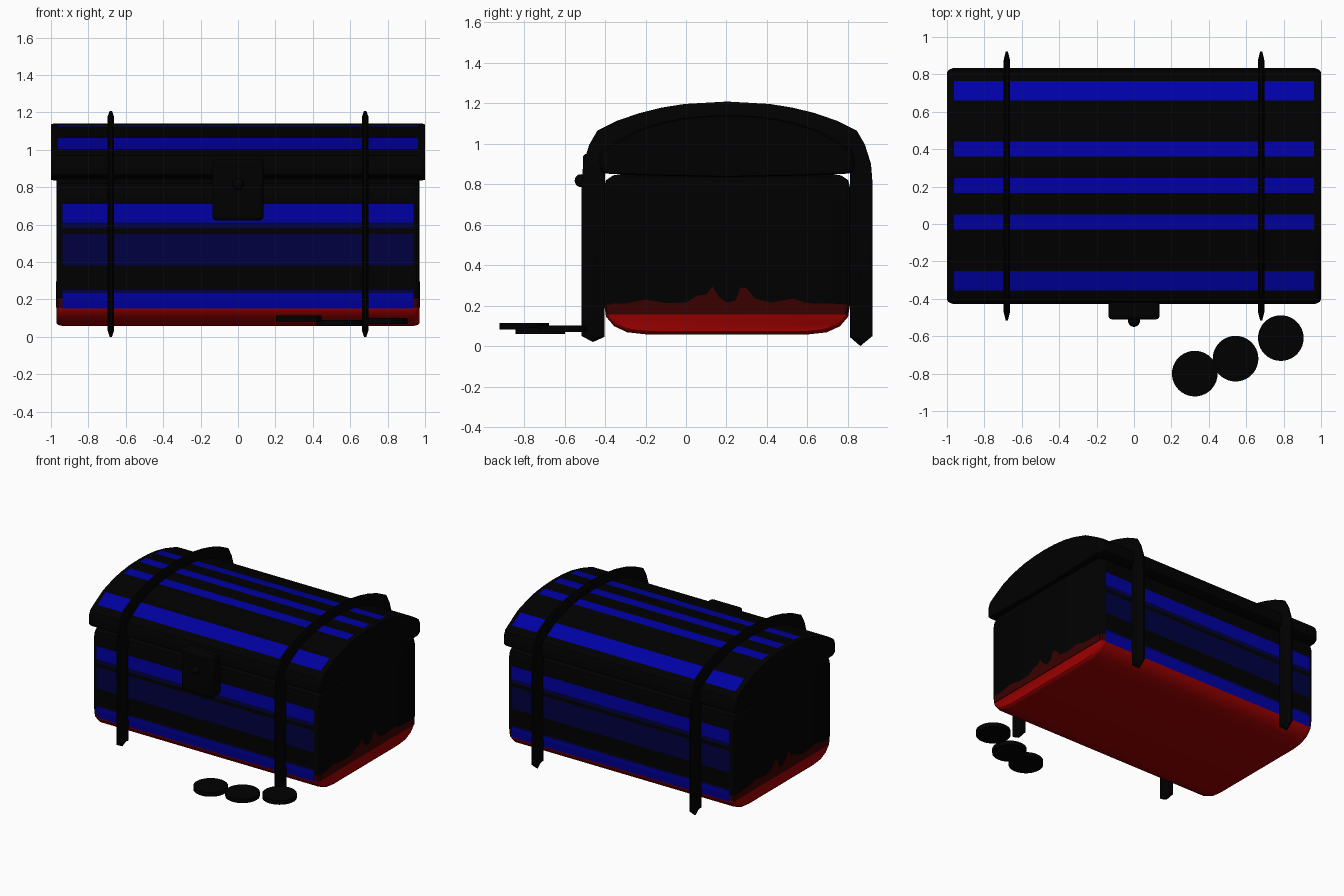
import bpy, bmesh
from mathutils import Vector

cube = bpy.data.objects.get("Cube")
if cube:
    bpy.data.objects.remove(cube, do_unlink=True)

MID = 0.203  # depth of the chest's centre line


def material(name, rgb):
    m = bpy.data.materials.new(name)
    m.use_nodes = True
    m.diffuse_color = (*rgb, 1)
    m.node_tree.nodes["Principled BSDF"].inputs["Base Color"].default_value = (*rgb, 1)
    return m


black = material("black", (0, 0, 0))
blue = material("bright blue", (0, 0, 0.37))
navy = material("dark navy", (0, 0, 0.052))
red = material("red", (0.34, 0, 0))
maroon = material("dark red", (0.042, 0, 0))


def smooth(obj, angle=0.6):
    bpy.ops.object.select_all(action="DESELECT")
    obj.select_set(True)
    bpy.context.view_layer.objects.active = obj
    bpy.ops.object.shade_smooth_by_angle(angle=angle)


def mirror(half):
    """Complete a half profile across the centre line."""
    return half + [(2 * MID - y, z) for y, z in reversed(half) if abs(y - MID) > 1e-4]


def scaled(points, s, cz):
    return [(MID + (y - MID) * s, cz + (z - cz) * s) for y, z in points]


def loft(name, sections, mats, cuts=(), rule=None):
    """Join equal (x, profile) sections, cut along planes, colour by rule."""
    bm = bmesh.new()
    rings = [[bm.verts.new((x, y, z)) for y, z in pts] for x, pts in sections]
    for a, b in zip(rings, rings[1:]):
        for i in range(len(a)):
            bm.faces.new((a[i - 1], a[i], b[i], b[i - 1]))
    bm.faces.new(rings[0])
    bm.faces.new(rings[-1])
    bmesh.ops.recalc_face_normals(bm, faces=bm.faces)
    for axis, values in cuts:
        for v in values:
            point, normal = Vector((0, 0, 0)), Vector((0, 0, 0))
            point[axis], normal[axis] = v, 1
            bmesh.ops.bisect_plane(bm, geom=bm.verts[:] + bm.edges[:] + bm.faces[:],
                                   plane_co=point, plane_no=normal)
    if rule:
        for f in bm.faces:
            f.material_index = mats.index(rule(f.calc_center_median()))
    me = bpy.data.meshes.new(name)
    bm.to_mesh(me)
    bm.free()
    obj = bpy.data.objects.new(name, me)
    bpy.context.collection.objects.link(obj)
    for m in mats:
        me.materials.append(m)
    smooth(obj)
    return obj


def rounded_bar(points, half, cz):
    """Sections along x with softly rounded ends."""
    ends = [(half, 0.965), (half - 0.008, 0.985), (half - 0.03, 1)]
    return ([(-x, scaled(points, s, cz)) for x, s in ends]
            + [(x, scaled(points, s, cz)) for x, s in reversed(ends)])


# Chest body with painted bands
body = mirror([(-0.2, 0.058), (-0.29, 0.068), (-0.355, 0.098), (-0.395, 0.145),
               (-0.405, 0.21), (-0.405, 0.78), (-0.395, 0.82), (-0.36, 0.843),
               (-0.32, 0.85)])
bands = [(0.15, red), (0.235, blue), (0.25, navy), (0.38, black), (0.55, navy),
         (0.58, black), (0.61, navy), (0.71, blue), (1, black)]
end_bands = [(0.155, red), (0.205, maroon), (1, black)]


def body_rule(c):
    table = end_bands if abs(c.x) > 0.937 else bands
    return next(m for top, m in table if c.z < top)


loft("chest_body", rounded_bar(body, 0.97, 0.455), [black, blue, navy, red, maroon],
     [(0, (-0.937, 0.937)), (2, [b[0] for b in bands[:-1]] + [0.155, 0.205])], body_rule)

# Ragged stain on each end
stain = [(-0.37, 0.157), (-0.37, 0.21), (-0.3, 0.21), (-0.2, 0.23), (-0.1, 0.212),
         (0, 0.215), (0.06, 0.25), (0.1, 0.255), (0.13, 0.295), (0.16, 0.245),
         (0.2, 0.215), (0.245, 0.225), (0.27, 0.29), (0.3, 0.285), (0.34, 0.235),
         (0.42, 0.215), (0.53, 0.235), (0.6, 0.212), (0.78, 0.208), (0.78, 0.157)]
for side, word in ((1, "left"), (-1, "right")):
    loft(word + "_stain", [(side * 0.967, stain), (side * 0.973, stain)], [maroon])

# Arched lid with lengthwise stripes
lid = mirror([(MID, 0.835), (-0.15, 0.842), (-0.4, 0.852), (-0.425, 0.868),
              (-0.427, 0.93), (-0.412, 0.968), (-0.355, 1.004), (-0.25, 1.064),
              (-0.13, 1.102), (-0.03, 1.124), (0.085, 1.137), (MID, 1.141)])
stripes = [(-0.355, -0.25), (-0.03, 0.05), (0.165, 0.245), (0.36, 0.44), (0.66, 0.765)]


def lid_rule(c):
    on_stripe = any(a < c.y < b for a, b in stripes)
    return blue if on_stripe and c.z > 0.97 and abs(c.x) < 0.963 else black


loft("lid", rounded_bar(lid, 1.0, 0.98), [black, blue],
     [(0, (-0.963, 0.963)), (1, [v for s in stripes for v in s])], lid_rule)

# Straps: outer and inner arcs from the front foot to the crown
outer = [(-0.516, 0.05), (-0.516, 0.8), (-0.508, 0.9), (-0.478, 0.995), (-0.438, 1.064),
         (-0.34, 1.113), (-0.23, 1.151), (-0.12, 1.178), (-0.007, 1.196), (MID, 1.208)]
inner = [(-0.403, 0.045), (-0.403, 0.8), (-0.403, 0.9), (-0.4, 0.955), (-0.36, 0.985),
         (-0.3, 1.02), (-0.23, 1.06), (-0.12, 1.095), (-0.007, 1.118), (MID, 1.134)]


def strap_profile(taper, lift):
    rim = [(o[0] + (i[0] - o[0]) * taper, o[1] + (i[1] - o[1]) * taper)
           for o, i in zip(outer, inner)]
    tip = (-0.46, 0.02 + lift)
    back_tip = (2 * MID + 0.455, lift)
    return [tip] + mirror(rim) + [back_tip] + list(reversed(mirror(inner)))


full, edge = strap_profile(0, 0), strap_profile(0.45, 0.035)
for x, word in ((0.68, "left"), (-0.68, "right")):
    loft(word + "_strap", [(x - 0.018, edge), (x - 0.006, full),
                           (x + 0.006, full), (x + 0.018, edge)], [black])

# Lock plate and its round stud
bpy.ops.mesh.primitive_cube_add(size=1, location=(0, -0.455, 0.786))
plate = bpy.context.object
plate.name = "lock_plate"
plate.scale = (0.274, 0.11, 0.328)
bpy.ops.object.transform_apply(location=False, rotation=False, scale=True)
bevel = plate.modifiers.new("soft_edges", "BEVEL")
bevel.width = 0.02
bevel.segments = 3
plate.data.materials.append(black)
smooth(plate)

bpy.ops.mesh.primitive_uv_sphere_add(segments=24, ring_count=12, radius=0.032,
                                     location=(0, -0.518, 0.817))
stud = bpy.context.object
stud.name = "lock_stud"
stud.data.materials.append(black)
smooth(stud)

# Loose coins
for n, (x, y, z) in enumerate([(0.325, -0.8, 0.097), (0.543, -0.72, 0.075),
                               (0.785, -0.61, 0.085)], 1):
    bpy.ops.mesh.primitive_cylinder_add(vertices=40, radius=0.122, depth=0.032,
                                        location=(x, y, z))
    coin = bpy.context.object
    coin.name = f"coin_{n}"
    coin.data.materials.append(black)
    smooth(coin)
